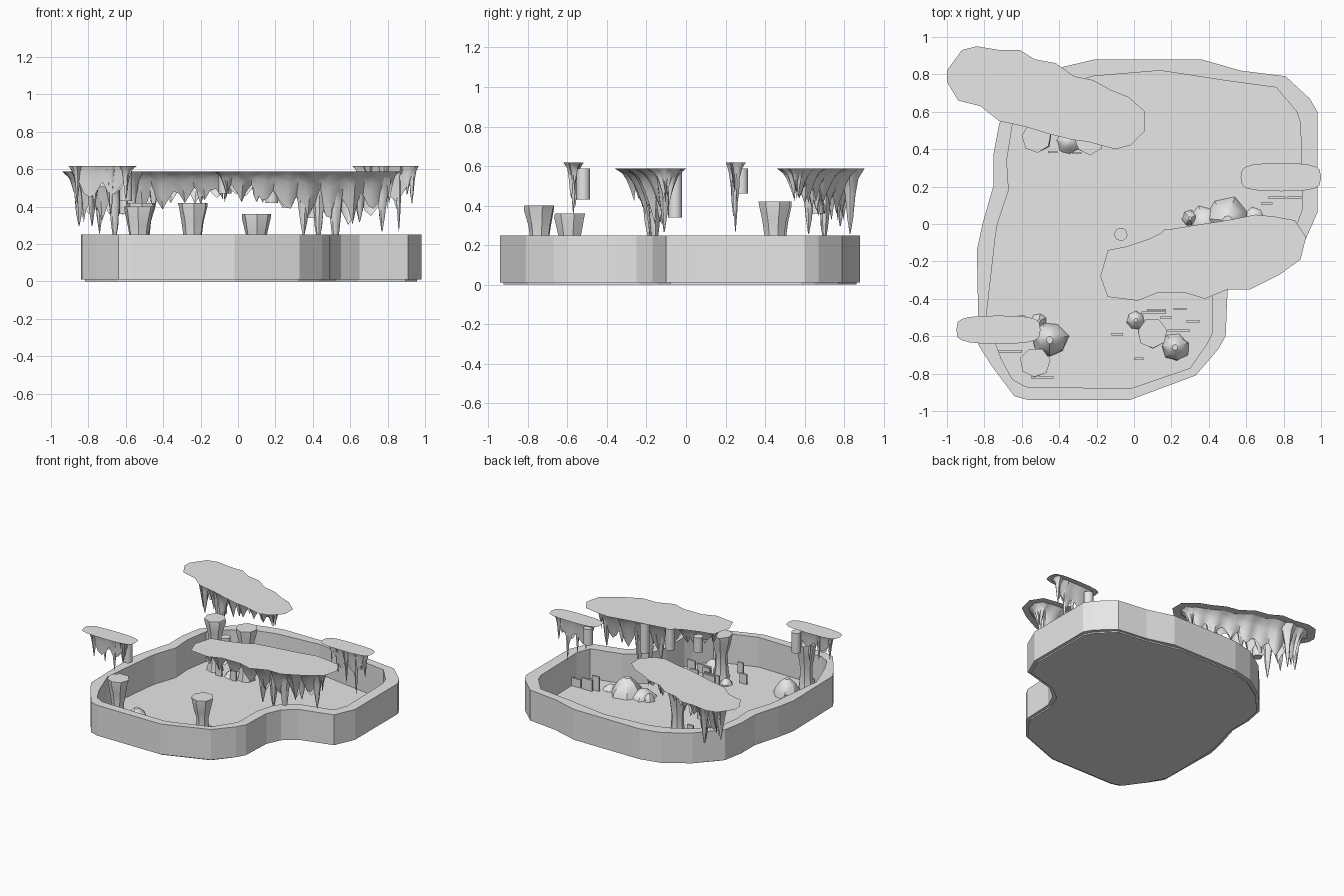
import bpy, bmesh, math, random
from mathutils import Vector

random.seed(4)
cube = bpy.data.objects.get("Cube")
if cube:
    bpy.data.objects.remove(cube, do_unlink=True)

stone = bpy.data.materials.new("stone_grey")
stone.use_nodes = True
stone.diffuse_color = (0.8, 0.8, 0.8, 1)
stone.node_tree.nodes["Principled BSDF"].inputs["Base Color"].default_value = (0.8, 0.8, 0.8, 1)


def finish(name, bm, smooth=False, recalc=True):
    if recalc:
        bmesh.ops.recalc_face_normals(bm, faces=bm.faces)
    mesh = bpy.data.meshes.new(name)
    bm.to_mesh(mesh)
    bm.free()
    mesh.materials.append(stone)
    obj = bpy.data.objects.new(name, mesh)
    bpy.context.collection.objects.link(obj)
    if smooth:
        bpy.ops.object.select_all(action='DESELECT')
        obj.select_set(True)
        bpy.context.view_layer.objects.active = obj
        bpy.ops.object.shade_smooth_by_angle(angle=math.radians(40))
    return obj


def ring(bm, points, z):
    return [bm.verts.new((p[0], p[1], z)) for p in points]


def bridge(bm, a, b):
    n = len(a)
    for i in range(n):
        j = (i + 1) % n
        bm.faces.new((a[i], a[j], b[j], b[i]))


def lathe(name, x, y, profile, sides=7, jitter=0.0, smooth=True):
    """Turn a (radius, height) profile about a vertical axis."""
    bm = bmesh.new()
    turn = random.random()
    rings = []
    for r, z in profile:
        pts = []
        for i in range(sides):
            a = math.tau * (i + turn) / sides
            k = r * (1 + random.uniform(-jitter, jitter))
            pts.append((x + k * math.cos(a), y + k * math.sin(a)))
        rings.append(ring(bm, pts, z))
    for a, b in zip(rings, rings[1:]):
        bridge(bm, a, b)
    bm.faces.new(rings[0])
    bm.faces.new(rings[-1])
    return finish(name, bm, smooth)


# Basin wall: matched outer and inner outlines
OUTER = [(-.38, .84), (-.21, .88), (.36, .88), (.57, .82), (.81, .79), (.94, .67), (.98, .6),
         (.98, .06), (.91, -.1), (.65, -.17), (.55, -.25), (.5, -.36), (.49, -.6), (.45, -.67),
         (.33, -.81), (-.02, -.94), (-.57, -.94), (-.64, -.92), (-.76, -.76), (-.83, -.65),
         (-.84, -.14), (-.81, 0), (-.75, .21), (-.75, .38), (-.72, .54), (-.56, .72)]
INNER = [(-.36, .75), (-.22, .79), (.14, .82), (.5, .765), (.76, .73), (.87, .6), (.89, .54),
         (.9, .08), (.86, -.03), (.62, -.09), (.47, -.2), (.42, -.36), (.42, -.58), (.39, -.64),
         (.3, -.77), (-.02, -.88), (-.58, -.87), (-.65, -.83), (-.71, -.72), (-.79, -.5),
         (-.74, -.06), (-.73, 0), (-.67, .18), (-.68, .34), (-.65, .53), (-.52, .66)]
WALL_TOP = 0.25
bm = bmesh.new()
loops = [ring(bm, OUTER, 0.01), ring(bm, OUTER, WALL_TOP), ring(bm, INNER, WALL_TOP), ring(bm, INNER, 0.01)]
for i in range(4):
    bridge(bm, loops[i], loops[(i + 1) % 4])
finish("basin_wall", bm)

# Basin floor plate
bm = bmesh.new()
mid = [Vector(o).lerp(Vector(i), 0.3) for o, i in zip(OUTER, INNER)]
low, high = ring(bm, mid, 0), ring(bm, mid, 0.015)
bridge(bm, low, high)
bm.faces.new(low)
bm.faces.new(high)
finish("basin_floor", bm)


def resample(outline, step):
    pts = []
    for a, b in zip(outline, outline[1:] + outline[:1]):
        a, b = Vector(a), Vector(b)
        n = max(1, round((b - a).length / step))
        pts += [a.lerp(b, i / n) for i in range(n)]
    return pts


def hanging_rock(name, outline, top, spine, inset, depth, focus, spread):
    """Thin overhanging sheet with a jagged rock skirt narrowing towards a spine."""
    bm = bmesh.new()
    face = bm.faces.new(ring(bm, outline, top))
    if face.normal.z < 0 or sum(a[0] * b[1] - b[0] * a[1] for a, b in zip(outline, outline[1:] + outline[:1])) < 0:
        face.normal_flip()
    finish(name + "_sheet", bm, recalc=False)

    a, b = Vector(spine[0]), Vector(spine[1])
    pts = resample(outline, 0.03)
    starts, ends, depths = [], [], []
    for i, p in enumerate(pts):
        t = max(0, min(1, (p - a).dot(b - a) / (b - a).length_squared))
        s = a.lerp(b, t)
        starts.append(p + (s - p).normalized() * inset)
        ends.append(s)
        reach = depth[0] + (depth[1] - depth[0]) * math.exp(-((p.x - focus) / spread) ** 2)
        tooth = (0.55, 0.8, 1, 0.75)[i % 4]
        depths.append(reach * tooth * random.uniform(0.75, 1))
    bm = bmesh.new()
    rows = []
    for k in range(7):
        t = k / 6
        f = 0.86 * t ** 0.55
        rows.append([bm.verts.new((*s.lerp(e, f), top - 0.002 - d * t))
                     for s, e, d in zip(starts, ends, depths)])
    for u, v in zip(rows, rows[1:]):
        bridge(bm, u, v)
    finish(name + "_skirt", bm, True)


def stalactite(x, y, top, tip, r):
    h = top - tip
    shape = ((1, 0), (.55, .15), (.34, .4), (.2, .75), (.03, 1))
    lathe("stalactite", x, y, [(r * k, top - 0.003 - h * t) for k, t in shape], 8, 0.15)


# Large hanging rocks
BACK = [(-1, .82), (-.92, .93), (-.84, .95), (-.72, .93), (-.61, .93), (-.53, .88), (-.42, .86),
        (-.32, .79), (-.22, .77), (-.13, .72), (-.03, .68), (.06, .6), (.06, .5), (-.02, .42),
        (-.1, .4), (-.25, .44), (-.33, .45), (-.45, .48), (-.58, .52), (-.72, .55), (-.82, .63),
        (-.94, .66), (-1, .76)]
MIDDLE = [(-.18, -.28), (-.14, -.14), (-.04, -.12), (.08, -.08), (.18, -.03), (.3, -.01), (.5, .02),
          (.65, .05), (.75, .04), (.86, .02), (.92, -.07), (.89, -.19), (.78, -.27), (.62, -.35),
          (.5, -.35), (.38, -.4), (.28, -.37), (.12, -.37), (.02, -.41), (-.14, -.39)]
hanging_rock("back_rock", BACK[::-1], .59, ((-.82, .78), (-.08, .56)), .06, (.17, .3), -.75, .3)
hanging_rock("middle_rock", MIDDLE[::-1], .59, ((-.05, -.26), (.8, -.1)), .05, (.15, .32), .5, .3)


# Small hanging rocks, shaped as lumpy capsules
def capsule(x0, x1, y, r):
    pts = []
    for i in range(20):
        a = math.tau * i / 20
        c, s = math.cos(a), math.sin(a)
        flat = math.copysign(abs(c) ** 0.7, c)
        pts.append(((x0 + x1) / 2 + flat * (x1 - x0) / 2, y + r * math.copysign(abs(s) ** 0.5, s)))
    return pts


hanging_rock("right_rock", capsule(.57, 1, .25, .075), .62, ((.66, .25), (.9, .25)), .04, (.15, .24), .85, .15)
hanging_rock("left_rock", capsule(-.95, -.5, -.565, .075), .62, ((-.86, -.57), (-.6, -.57)), .04, (.14, .2), -.75, .2)

# Long stalactites
for x, y, tip, r in ((-.85, .78, .3, .08), (-.74, .83, .26, .07), (-.66, .7, .2, .09), (-.57, .62, .26, .08),
                     (-.78, .7, .3, .07), (-.45, .66, .38, .08), (-.2, .6, .42, .08),
                     (.35, -.19, .24, .1), (.43, -.17, .2, .1), (.52, -.16, .16, .1), (.65, -.13, .32, .09),
                     (.77, -.11, .27, .08), (.1, -.23, .43, .09)):
    stalactite(x, y, .59, tip, r)
for x, y, tip in ((.7, .25, .4), (.78, .24, .35), (.86, .25, .27), (.93, .26, .42),
                  (-.86, -.57, .42), (-.77, -.56, .4), (-.68, -.57, .36), (-.6, -.58, .44)):
    stalactite(x, y, .62, tip, .04)

# Hanging drums at the rock edges
for x, y, low in ((-.07, -.055, .47), (.4, -.055, .34), (.18, -.06, .42), (.66, .28, .46),
                  (-.6, -.52, .43), (-.6, .66, .36)):
    lathe("hanging_drum", x, y, [(.035, low), (.035, .588)], 12)

# Flared pillars
for x, y, top in ((.1, -.585, .36), (-.53, -.74, .4), (-.24, .45, .42), (-.52, .46, .42)):
    lathe("pillar", x, y, [(.065, 0.01), (.05, .08), (.045, .2), (.06, top - .1), (.078, top - .02), (.08, top)], 7, .06)

# Boulders and peaked rocks on the floor
for x, y, r, h in ((-.45, -.62, .1, .14), (.22, -.66, .075, .1), (.5, .02, .12, .14), (.38, .0, .1, .07),
                   (-.51, -.52, .045, .06), (.01, -.515, .05, .06), (.3, .03, .045, .07),
                   (-.35, .44, .07, .06), (.64, .03, .06, .05)):
    lathe("boulder", x, y, [(r, 0.01), (r * .9, h * .35), (r * .55, h * .75), (r * .2, h)], 7, .12)

# Small upright slabs on the floor
for x0, x1, y in ((.07, .17, -.46), (.04, .17, -.475), (.14, .2, -.5), (-.12, -.06, -.59), (.18, .3, -.57),
                  (.28, .35, -.52), (0, .05, -.72), (.21, .28, -.455), (.68, .74, .11), (.72, .81, .14),
                  (.82, .9, .14), (-.73, -.6, -.68), (-.55, -.43, -.82), (-.46, -.41, .385), (-.33, -.28, .38)):
    bm = bmesh.new()
    bmesh.ops.create_cube(bm, size=1)
    h = random.uniform(.06, .12)
    for v in bm.verts:
        v.co = ((x0 + x1) / 2 + v.co.x * (x1 - x0), y + v.co.y * .012, .01 + (v.co.z + .5) * h)
    finish("floor_slab", bm)
